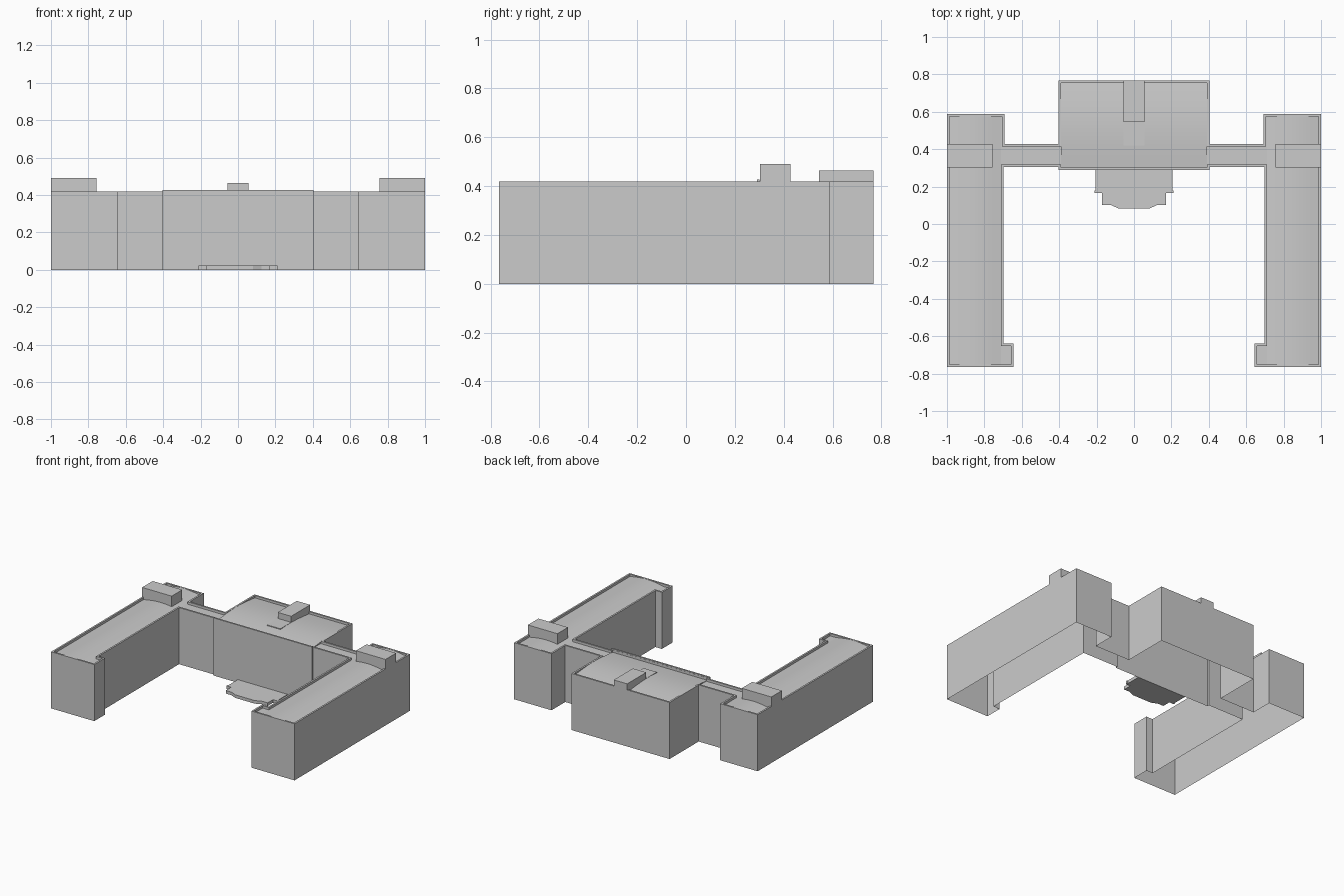
import bpy, bmesh, math
from mathutils import Vector

if "Cube" in bpy.data.objects:
    bpy.data.objects.remove(bpy.data.objects["Cube"])


def finish(name, bm):
    me = bpy.data.meshes.new(name)
    bm.to_mesh(me)
    bm.free()
    ob = bpy.data.objects.new(name, me)
    bpy.context.collection.objects.link(ob)
    return ob


def mirrored(half):
    # counter-clockwise right half -> full symmetric outline
    return half + [(-x, y) for x, y in reversed(half)]


def inset(pts, d):
    out = []
    for i, p in enumerate(pts):
        a, b, c = Vector(pts[i - 1]), Vector(p), Vector(pts[(i + 1) % len(pts)])
        u, v = (b - a).normalized(), (c - b).normalized()
        n1, n2 = Vector((-u.y, u.x)), Vector((-v.y, v.x))
        q = b + (n1 + n2) * d / (1 + n1.dot(n2))
        out.append((q.x, q.y))
    return out


def stack(name, levels, bottom):
    # joins a series of equal-count outlines, capped on top
    bm = bmesh.new()
    rings = [[bm.verts.new((x, y, z)) for x, y in pts] for pts, z in levels]
    n = len(rings[0])
    for r, s in zip(rings, rings[1:]):
        for i in range(n):
            j = (i + 1) % n
            bm.faces.new((r[i], r[j], s[j], s[i]))
    bm.faces.new(rings[-1])
    if bottom:
        bm.faces.new(rings[0][::-1])
    return finish(name, bm)


def box(name, x0, x1, y0, y1, z0, z1):
    pts = [(x0, y0), (x1, y0), (x1, y1), (x0, y1)]
    return stack(name, [(pts, z0), (pts, z1)], True)


def arched_roof(name, x0, x1, y0, y1, along_y, z0, rise, n=12):
    # shallow vault over a rectangle
    bm = bmesh.new()
    rows = []
    for i in range(n + 1):
        t = i / n
        z = z0 + rise * math.sin(math.pi * t)
        if along_y:
            x = x0 + (x1 - x0) * t
            ends = [(x, y0, z), (x, y1, z)]
        else:
            y = y1 + (y0 - y1) * t
            ends = [(x0, y, z), (x1, y, z)]
        rows.append([bm.verts.new(e) for e in ends])
    for a, b in zip(rows, rows[1:]):
        bm.faces.new((a[0], b[0], b[1], a[1]))
    bm.faces.new([r[0] for r in rows][::-1])
    bm.faces.new([r[1] for r in rows])
    bmesh.ops.recalc_face_normals(bm, faces=bm.faces)
    if sum(f.normal.z for f in bm.faces) < 0:
        bmesh.ops.reverse_faces(bm, faces=bm.faces)
    return finish(name, bm)


# Main building: walls, parapet rim and sunken flat roof, open underneath
outline = mirrored([
    (0.403, 0.29), (0.403, 0.305), (0.698, 0.305), (0.698, -0.638),
    (0.645, -0.638), (0.645, -0.765), (1.0, -0.765), (1.0, 0.588),
    (0.693, 0.588), (0.693, 0.427), (0.403, 0.427), (0.403, 0.768)])
inner = inset(outline, 0.013)
stack("building_walls", [(outline, 0), (outline, 0.40), (outline, 0.42),
                         (inner, 0.42), (inner, 0.402)], False)

# Vaulted roof surfaces inside the parapets
roofs = [arched_roof("centre_roof", -0.39, 0.39, 0.303, 0.755, False, 0.403, 0.016)]
for side, s in (("left", -1), ("right", 1)):
    xa, xb = sorted((s * 0.711, s * 0.987))
    roofs.append(arched_roof(side + "_wing_roof", xa, xb, -0.752, 0.575, True, 0.403, 0.016))
    # Rooftop plant rooms on the wings
    xa, xb = sorted((s * 0.757, s * 1.0))
    box(side + "_wing_penthouse", xa, xb, 0.303, 0.427, 0.40, 0.49)

# Raised front parapet, rear plant room and low walkway on the centre block
box("front_parapet", -0.403, 0.403, 0.29, 0.302, 0.42, 0.428)
box("centre_penthouse", -0.055, 0.055, 0.545, 0.768, 0.40, 0.465)
box("roof_walkway", -0.055, 0.055, 0.42, 0.545, 0.402, 0.42)

# Entrance terrace
terrace = mirrored([
    (0.08, 0.082), (0.125, 0.102), (0.172, 0.102), (0.172, 0.165),
    (0.21, 0.165), (0.21, 0.18), (0.205, 0.18), (0.205, 0.29)])
stack("entrance_terrace", [(terrace, 0), (terrace, 0.023)], True)

# Smooth the vaults
for ob in roofs:
    bpy.ops.object.select_all(action='DESELECT')
    ob.select_set(True)
    bpy.context.view_layer.objects.active = ob
    bpy.ops.object.shade_smooth_by_angle(angle=math.radians(30))
